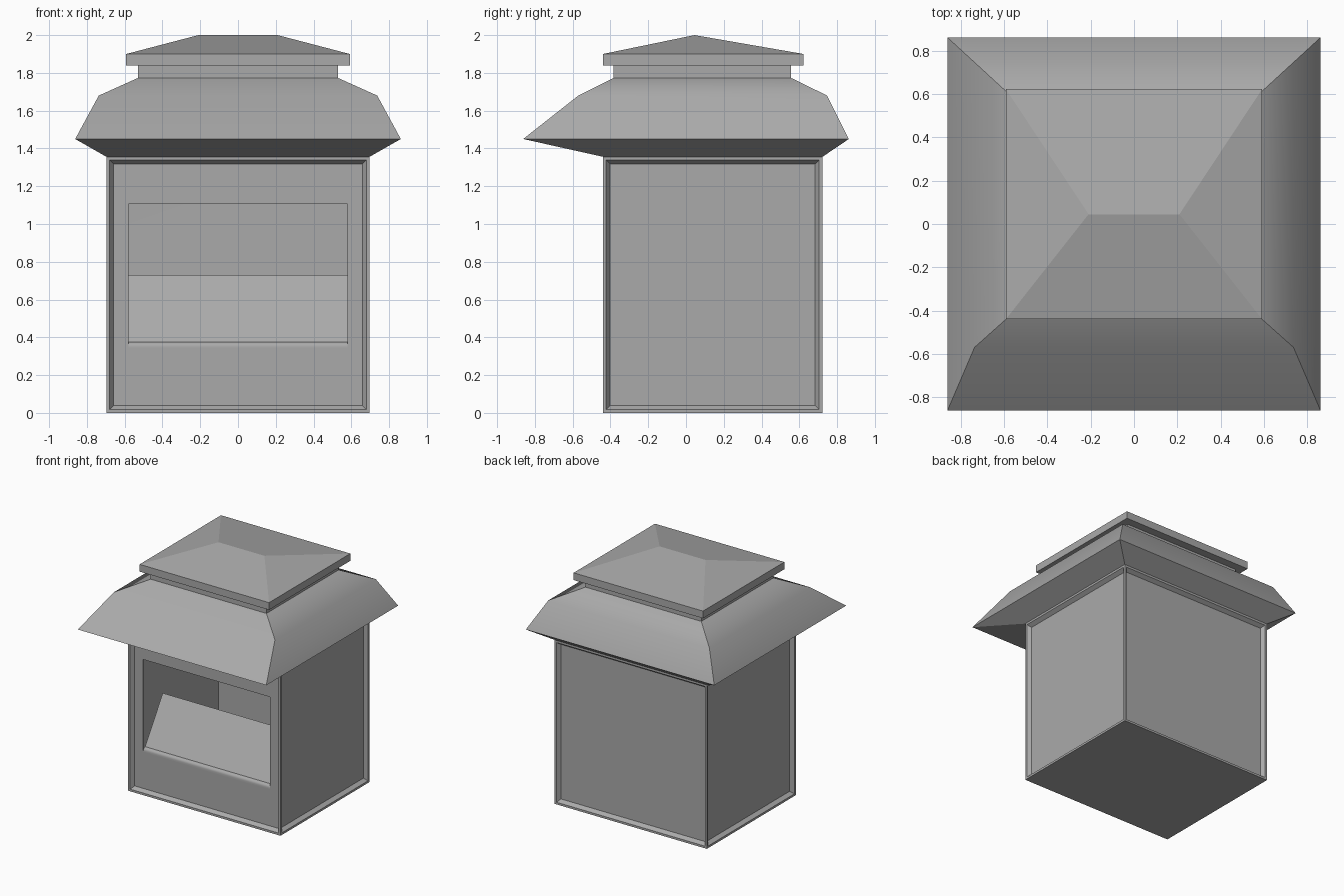
import bpy
import bmesh
import math

default = bpy.data.objects.get("Cube")
if default:
    bpy.data.objects.remove(default, do_unlink=True)

grey = bpy.data.materials.new("plain_grey")
grey.use_nodes = True
COLOUR = (0.4, 0.4, 0.4, 1.0)
grey.diffuse_color = COLOUR
grey.node_tree.nodes["Principled BSDF"].inputs["Base Color"].default_value = COLOUR


def finish(bm, name, angle=None):
    bmesh.ops.recalc_face_normals(bm, faces=bm.faces)
    mesh = bpy.data.meshes.new(name)
    bm.to_mesh(mesh)
    bm.free()
    mesh.materials.append(grey)
    obj = bpy.data.objects.new(name, mesh)
    bpy.context.collection.objects.link(obj)
    if angle:
        bpy.ops.object.select_all(action='DESELECT')
        obj.select_set(True)
        bpy.context.view_layer.objects.active = obj
        bpy.ops.object.shade_smooth_by_angle(angle=math.radians(angle))
    return obj


def box(bm, x0, x1, y0, y1, z0, z1):
    verts = bmesh.ops.create_cube(bm, size=1)["verts"]
    for v in verts:
        v.co.x = x1 if v.co.x > 0 else x0
        v.co.y = y1 if v.co.y > 0 else y0
        v.co.z = z1 if v.co.z > 0 else z0
    return verts


def loft(rings):
    """Stack rectangular rings given as (half width, front y, back y, z)."""
    bm = bmesh.new()
    loops = [[bm.verts.new(p) for p in ((-w, f, z), (w, f, z), (w, b, z), (-w, b, z))]
             for w, f, b, z in rings]
    for low, high in zip(loops, loops[1:]):
        for i in range(4):
            j = (i + 1) % 4
            bm.faces.new((low[i], low[j], high[j], high[i]))
    bm.faces.new(loops[0][::-1])
    bm.faces.new(loops[-1])
    return bm


FRONT, BACK, HALF, TOP = -0.44, 0.723, 0.697, 1.356
RECESS = 0.03
PANEL = FRONT + RECESS
OPEN_X, OPEN_LOW, OPEN_HIGH, SILL = 0.58, 0.345, 1.105, 0.375

# Body: hollow thin box with slightly recessed side panels and a front opening
bm = bmesh.new()
box(bm, -HALF, HALF, FRONT, BACK, 0, TOP)
bmesh.ops.recalc_face_normals(bm, faces=bm.faces)
sides = [f for f in bm.faces if abs(f.normal.z) < 0.5]
for width, depth in ((0.025, 0), (0.03, -RECESS), (0.02, 0)):
    bmesh.ops.inset_individual(bm, faces=sides, thickness=width, depth=depth)
front = min(sides, key=lambda f: f.calc_center_median().y)
bmesh.ops.inset_individual(bm, faces=[front], thickness=0.05)
for v in front.verts:
    v.co.x = math.copysign(OPEN_X, v.co.x)
    v.co.z = OPEN_HIGH if v.co.z > TOP / 2 else OPEN_LOW
bmesh.ops.delete(bm, geom=[front], context='FACES_ONLY')
bmesh.ops.solidify(bm, geom=bm.faces[:], thickness=0.006)
finish(bm, "body", 50)

# Sill: three rounded segments along the bottom of the opening
bm = bmesh.new()
step = 2 * OPEN_X / 3
for i in range(3):
    x0 = -OPEN_X + i * step
    box(bm, x0, x0 + step, PANEL, PANEL + 0.04, OPEN_LOW - 0.01, SILL)
lips = [e for e in bm.edges
        if all(v.co.y < PANEL + 0.01 and v.co.z > SILL - 0.01 for v in e.verts)]
bmesh.ops.bevel(bm, geom=lips, offset=0.024, segments=4, profile=0.5, affect='EDGES')
finish(bm, "opening_sill", 40)

# Flap: thin tapered lid leaning back inside the opening
bm = bmesh.new()
for v in box(bm, -OPEN_X, OPEN_X, -0.395, -0.38, 0.36, 0.73):
    if v.co.z > 0.5:
        v.co.y = -0.155
bmesh.ops.remove_doubles(bm, verts=bm.verts, dist=0.001)
finish(bm, "tilted_flap")

# Roof: flared eaves, longer at the front, smooth only around the middle fold
FOLD = 1.68
bm = loft([(HALF, FRONT, BACK, TOP), (0.862, -0.862, 0.862, 1.45),
           (0.737, -0.57, 0.747, FOLD), (0.53, -0.385, 0.557, 1.773)])
for edge in bm.edges:
    edge.smooth = all(abs(v.co.z - FOLD) < 0.01 for v in edge.verts)
for face in bm.faces:
    face.smooth = True
finish(bm, "roof")

finish(loft([(0.53, -0.385, 0.557, 1.773), (0.53, -0.385, 0.557, 1.84)]), "roof_neck")

# Cap: thin slab rising to a short ridge
bm = loft([(0.592, FRONT, 0.623, 1.84), (0.592, FRONT, 0.623, 1.90), (0.21, 0.045, 0.045, 2.0)])
bmesh.ops.remove_doubles(bm, verts=bm.verts, dist=0.001)
finish(bm, "roof_cap")
